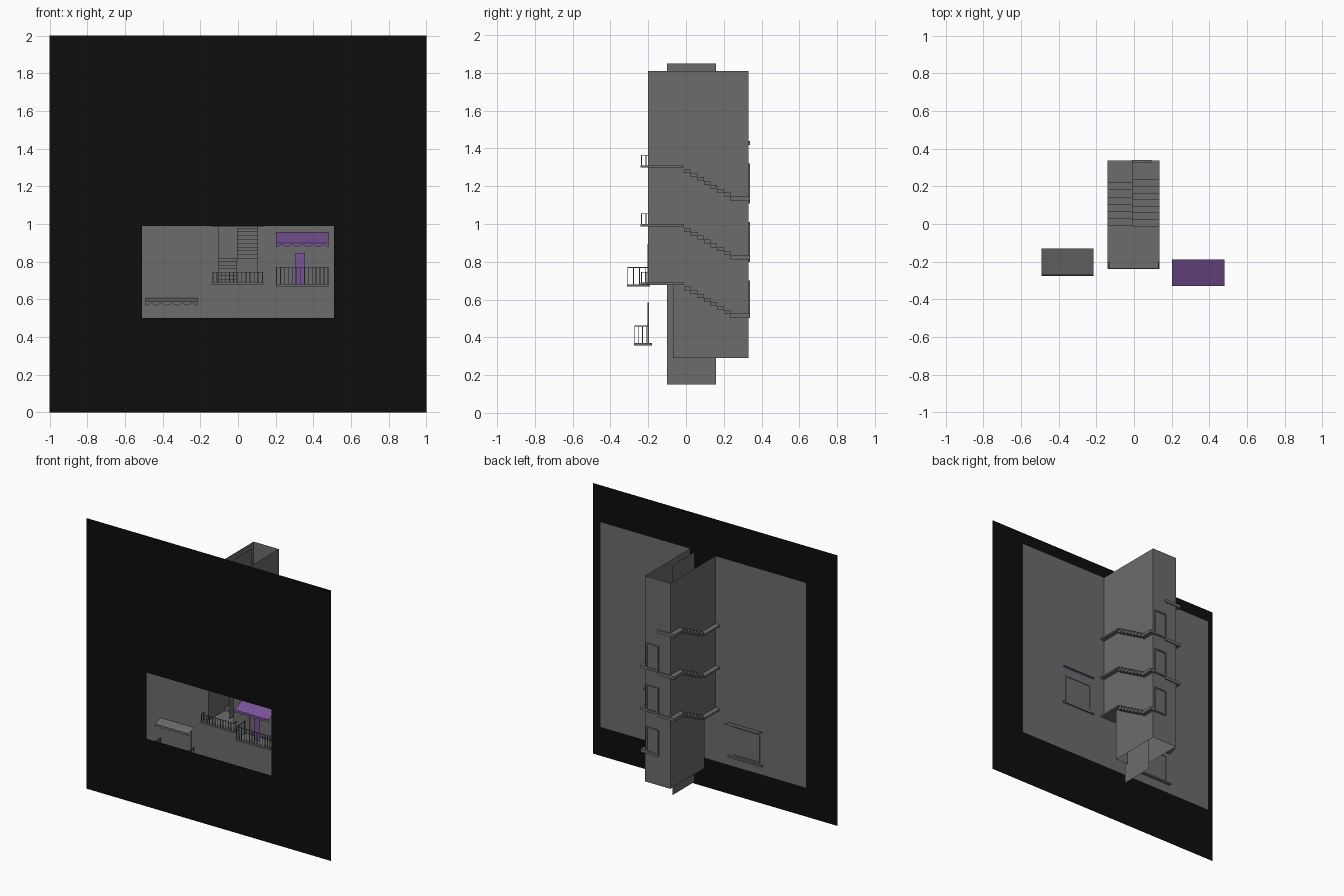
import bpy, math

if "Cube" in bpy.data.objects:
    bpy.data.objects.remove(bpy.data.objects["Cube"])

def material(name, rgb):
    m = bpy.data.materials.new(name)
    m.diffuse_color = (*rgb, 1)
    m.use_nodes = True
    m.node_tree.nodes["Principled BSDF"].inputs["Base Color"].default_value = m.diffuse_color
    return m

GREY = material("concrete_grey", (0.15, 0.15, 0.15))
BLACK = material("mask_black", (0.004, 0.004, 0.004))
PURPLE = material("purple", (0.19, 0.085, 0.31))

def mesh_object(name, verts, faces, mat):
    me = bpy.data.meshes.new(name)
    me.from_pydata(verts, [], faces)
    me.materials.append(mat)
    ob = bpy.data.objects.new(name, me)
    bpy.context.collection.objects.link(ob)
    return ob

def boxes(name, specs, mat=GREY):
    """One object from many boxes, each (x0, x1, y0, y1, z0, z1)."""
    verts, faces = [], []
    for x0, x1, y0, y1, z0, z1 in specs:
        b = len(verts)
        verts += [(x, y, z) for x in (x0, x1) for y in (y0, y1) for z in (z0, z1)]
        faces += [[b + i for i in f] for f in ((0, 1, 3, 2), (4, 6, 7, 5), (0, 4, 5, 1),
                                               (2, 3, 7, 6), (0, 2, 6, 4), (1, 5, 7, 3))]
    return mesh_object(name, verts, faces, mat)

def sheet(name, xs, zs, y, hole, mat):
    """Flat front-facing sheet of grid cells with one cell left out."""
    verts = [(x, y, z) for z in zs for x in xs]
    n = len(xs)
    faces = [(j * n + i, j * n + i + 1, (j + 1) * n + i + 1, (j + 1) * n + i)
             for j in range(len(zs) - 1) for i in range(n - 1) if (i, j) != hole]
    return mesh_object(name, verts, faces, mat)

def railing(x0, x1, y0, y1, z0, z1, count, side_count, t=0.002):
    """Top rail and balusters on the front and both ends."""
    s = [(x0, x1, y0 - t, y0 + t, z1 - 2 * t, z1)]
    for x in (x0 + t, x1 - t):
        s.append((x - t, x + t, y0, y1, z1 - 2 * t, z1))
        for k in range(1, side_count + 1):
            y = y0 + (y1 - y0) * k / (side_count + 0.5)
            s.append((x - t, x + t, y - t, y + t, z0, z1))
    for k in range(count + 1):
        x = x0 + t + (x1 - x0 - 2 * t) * k / count
        s.append((x - t, x + t, y0 - t, y0 + t, z0, z1))
    return s

def border(x0, x1, y0, y1, z0, z1, w):
    """Rectangular frame of four bars."""
    return [(x0, x0 + w, y0, y1, z0, z1), (x1 - w, x1, y0, y1, z0, z1),
            (x0 + w, x1 - w, y0, y1, z0, z0 + w), (x0 + w, x1 - w, y0, y1, z1 - w, z1)]

def awning(name, x0, x1, yb, yf, zt, zf, zl, mat, waves=5, steps=40):
    """Sloping sheet with a scalloped valance along the front."""
    verts = []
    for i in range(steps + 1):
        u = i / steps
        x = x0 + (x1 - x0) * u
        drop = 0.35 + 0.65 * abs(math.cos(math.pi * waves * u))
        verts += [(x, yb, zt), (x, yf, zf), (x, yf, zf + (zl - zf) * drop)]
    faces = []
    for i in range(steps):
        a, b = 3 * i, 3 * i + 3
        faces += [(a + 1, b + 1, b, a), (a + 2, b + 2, b + 1, a + 1)]
    return mesh_object(name, verts, faces, mat)

# Black front mask with its viewing opening, and the building wall behind it
sheet("front_mask", [-1, -0.51, 0.51, 1], [0, 0.5, 0.99, 2], -0.34, (1, 1), BLACK)
sheet("building_wall", [-0.845, -0.103, 0.103, 0.845], [0.29, 0.68, 1.81], -0.2, (1, 1), GREY)

# Stairwell shaft: L-shaped sides, back, entry floor and drop below it
profile = [(-0.2, 1.81), (-0.2, 0.68), (-0.07, 0.68), (-0.07, 0.29), (0.33, 0.29), (0.33, 1.81)]
verts = [(s * 0.103, y, z) for s in (-1, 1) for y, z in profile]
mesh_object("stairwell_shaft", verts,
            [(0, 1, 2, 3, 4, 5), (11, 10, 9, 8, 7, 6), (4, 10, 11, 5), (1, 7, 8, 2), (2, 8, 9, 3)], GREY)

# Thin dividing wall between the flights
mesh_object("dividing_wall", [(0, -0.1, 0.15), (0, 0.16, 0.15), (0, 0.16, 1.85), (0, -0.1, 1.85)],
            [(0, 1, 2, 3)], GREY)

# Three storeys of landing, flights, half landings, railing and rear window
for n, z in enumerate((0.69, 1.0, 1.31), 1):
    boxes(f"landing_{n}", [(-0.14, 0.135, -0.24, -0.01, z - 0.012, z)])
    up, down = [], []
    for i in range(7):
        y = -0.01 + i * 0.038
        t = z + (i + 1) * 0.0186
        up.append((-0.14, -0.004, y, y + 0.038, t - 0.0186, t))
        y = -0.01 + i * 0.035
        t = z - (i + 1) * 0.0206
        down.append((-0.004, 0.135, y, y + 0.035, t - 0.0206, t))
    up.append((-0.14, -0.004, 0.256, 0.338, z + 0.108, z + 0.13))
    down.append((-0.004, 0.135, 0.235, 0.338, z - 0.187, z - 0.165))
    boxes(f"upper_flight_{n}", up)
    boxes(f"lower_flight_{n}", down)
    boxes(f"landing_railing_{n}", railing(-0.135, 0.132, -0.235, -0.2, z, z + 0.056, 12, 1))
    boxes(f"rear_window_{n}", border(-0.01, 0.092, 0.325, 0.34, z - 0.18, z + 0.01, 0.01)
          + [(0, 0.082, 0.325, 0.335, z - 0.17, z)])

# Two balconies with window frame and awning
for side, x0, x1, yf, yb, z in (("left", -0.49, -0.215, -0.275, -0.18, 0.37),
                                ("right", 0.202, 0.48, -0.313, -0.19, 0.68)):
    boxes(f"{side}_balcony_floor", [(x0, x1, yf, yb, z - 0.012, z)])
    boxes(f"{side}_balcony_railing", railing(x0, x1, yf + 0.004, -0.2, z, z + 0.092, 13, 3))
    boxes(f"{side}_window_frame", border(x0 + 0.025, x1 - 0.025, -0.205, -0.195, z, z + 0.215, 0.01))
awning("left_awning", -0.49, -0.215, -0.13, -0.27, 0.625, 0.588, 0.568, GREY)
awning("right_awning", 0.202, 0.48, -0.188, -0.328, 0.96, 0.9, 0.878, PURPLE)

# Purple hanging cloth on the right balcony
mesh_object("hanging_cloth", [(0.305, -0.25, 0.68), (0.355, -0.25, 0.68),
                              (0.355, -0.25, 0.845), (0.305, -0.25, 0.845)], [(0, 1, 2, 3)], PURPLE)
